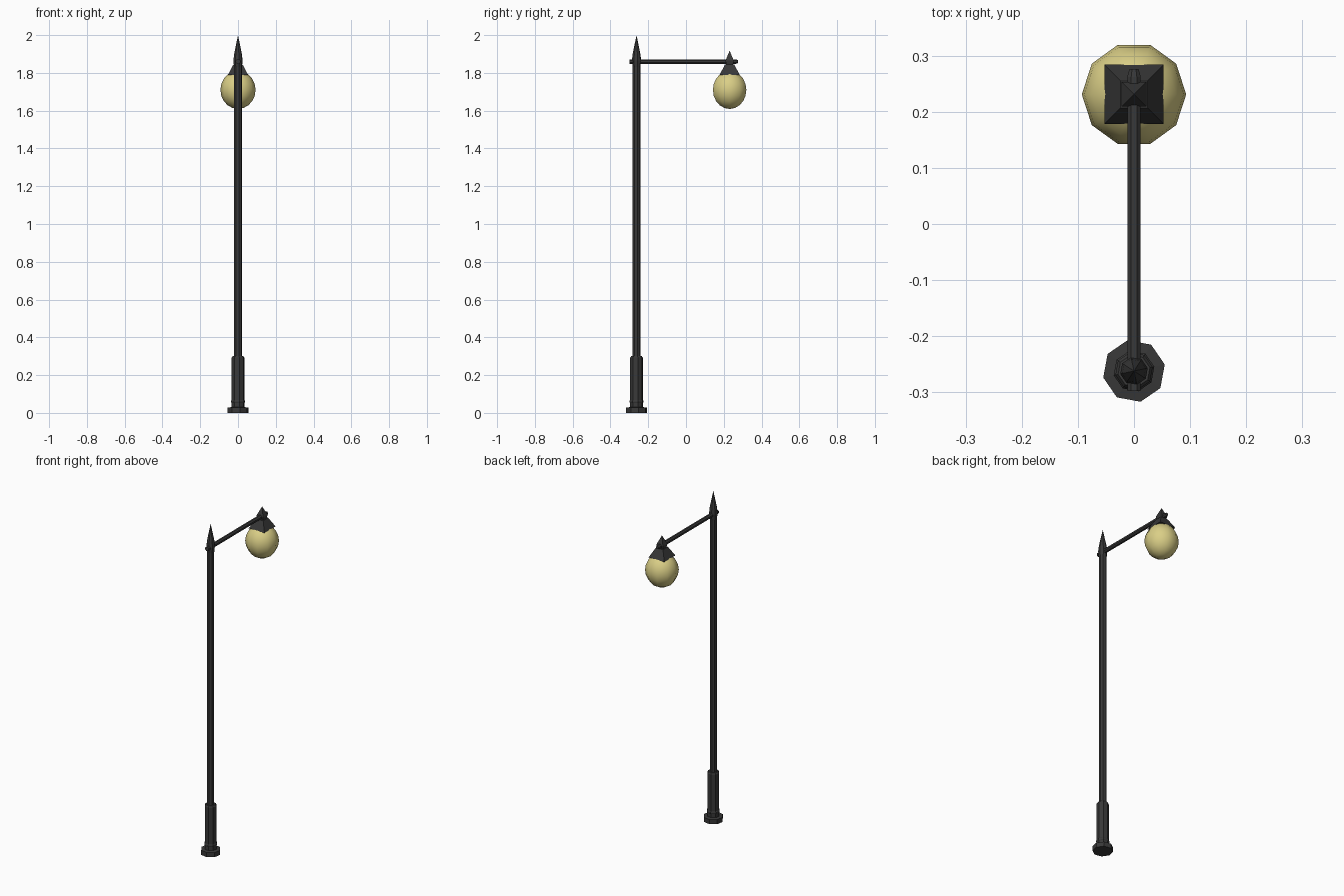
import bpy, bmesh, math
from mathutils import Matrix

if "Cube" in bpy.data.objects:
    bpy.data.objects.remove(bpy.data.objects["Cube"])

POLE_Y, LAMP_Y = -0.262, 0.231


def material(name, rgb):
    m = bpy.data.materials.new(name)
    m.diffuse_color = (*rgb, 1)
    m.use_nodes = True
    m.node_tree.nodes["Principled BSDF"].inputs["Base Color"].default_value = m.diffuse_color
    return m


iron = material("dark_iron", (0.04, 0.04, 0.04))
glass = material("warm_glass", (0.70, 0.62, 0.24))


def lathe(name, profile, sides, y, mat, turn=0.0, smooth=False):
    """Spin (radius, z) points around a vertical axis at x=0, given y."""
    bm = bmesh.new()
    rings = []
    for r, z in profile:
        if r == 0:
            rings.append([bm.verts.new((0, y, z))] * sides)
            continue
        angles = [turn + math.tau * i / sides for i in range(sides)]
        rings.append([bm.verts.new((r * math.cos(a), y + r * math.sin(a), z)) for a in angles])
    for a, b in zip(rings, rings[1:]):
        for i in range(sides):
            j = (i + 1) % sides
            bm.faces.new(list(dict.fromkeys((a[i], a[j], b[j], b[i]))))
    for ring, radius in ((rings[0], profile[0][0]), (rings[-1], profile[-1][0])):
        if radius:
            bm.faces.new(ring)
    bmesh.ops.recalc_face_normals(bm, faces=bm.faces)
    for f in bm.faces:
        f.smooth = smooth
    me = bpy.data.meshes.new(name)
    bm.to_mesh(me)
    bm.free()
    me.materials.append(mat)
    ob = bpy.data.objects.new(name, me)
    bpy.context.collection.objects.link(ob)
    return ob


T = math.radians(12)
# foot, sleeve with collar, and slim pole
lathe("foot", [(0.056, 0), (0.056, 0.028), (0.038, 0.03)], 8, POLE_Y, iron, T)
lathe("sleeve", [(0.034, 0.03), (0.034, 0.052), (0.037, 0.056), (0.037, 0.064),
                 (0.034, 0.068), (0.034, 0.292), (0.029, 0.30)], 8, POLE_Y, iron, T)
lathe("pole", [(0.021, 0.29), (0.021, 1.84)], 8, POLE_Y, iron, T)
lathe("pole_finial", [(0.021, 1.83), (0.025, 1.865), (0.021, 1.90), (0, 2.0)], 8, POLE_Y, iron, T)

# horizontal arm, lying along y
arm = lathe("arm", [(0.013, -0.298), (0.013, 0.262), (0.009, 0.276)], 8, 0, iron, math.pi / 8)
arm.data.transform(Matrix.Translation((0, 0, 1.86)) @ Matrix.Rotation(-math.pi / 2, 4, 'X'))

# square lamp cap and its spike
Q, R2 = math.pi / 4, math.sqrt(2)
lathe("lamp_cap", [(0.053 * R2, 1.79), (0.024 * R2, 1.845)], 4, LAMP_Y, iron, Q)
lathe("cap_spike", [(0.017 * R2, 1.84), (0.022 * R2, 1.865), (0, 1.917)], 4, LAMP_Y, iron, Q)

# ten-sided globe
globe = [(0.093 * math.sin(math.pi * i / 10), 1.71 - 0.101 * math.cos(math.pi * i / 10))
         for i in range(11)]
globe[0], globe[-1] = (0, globe[0][1]), (0, globe[-1][1])
lathe("globe", globe, 10, LAMP_Y, glass, 0, True)
